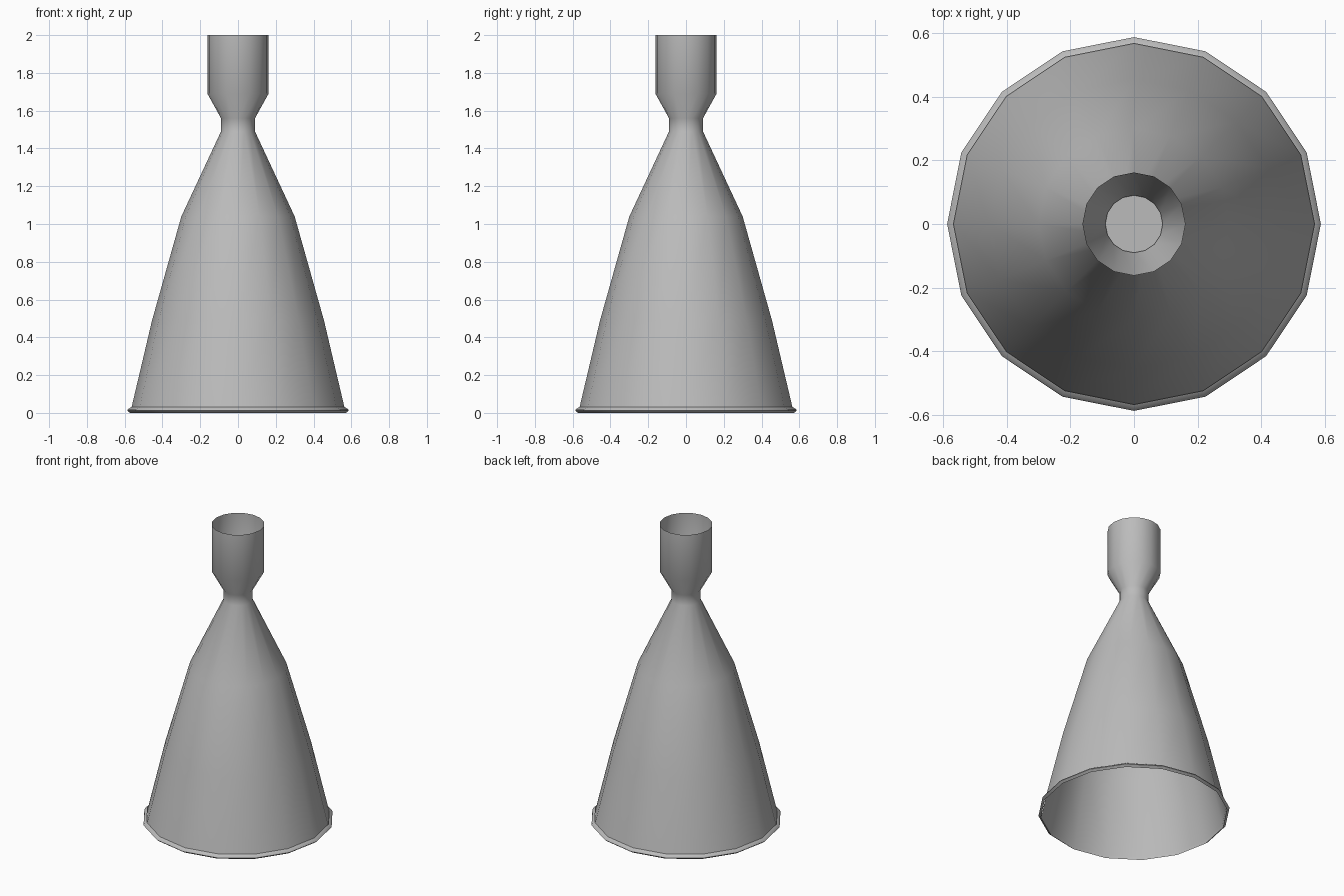
import bpy, bmesh, math

SIDES = 16

cube = bpy.data.objects.get("Cube")
if cube:
    bpy.data.objects.remove(cube, do_unlink=True)

metal = bpy.data.materials.new("grey_metal")
metal.use_nodes = True
GREY = (0.5, 0.5, 0.5, 1)
metal.diffuse_color = GREY
metal.node_tree.nodes["Principled BSDF"].inputs["Base Color"].default_value = GREY


def lathe(name, profile, closed=False, cap=False):
    """Spin (radius, height) points, listed bottom to top, around z."""
    bm = bmesh.new()
    rings = []
    for r, z in profile:
        angles = [math.tau * i / SIDES for i in range(SIDES)]
        rings.append([bm.verts.new((r * math.cos(a), r * math.sin(a), z)) for a in angles])
    pairs = list(zip(rings, rings[1:]))
    if closed:
        pairs.append((rings[-1], rings[0]))
    for low, high in pairs:
        for i in range(SIDES):
            j = (i + 1) % SIDES
            bm.faces.new((low[i], low[j], high[j], high[i]))
    if cap:
        bm.faces.new(rings[0])
    mesh = bpy.data.meshes.new(name)
    bm.to_mesh(mesh)
    bm.free()
    mesh.materials.append(metal)
    obj = bpy.data.objects.new(name, mesh)
    bpy.context.collection.objects.link(obj)
    bpy.ops.object.select_all(action="DESELECT")
    obj.select_set(True)
    bpy.context.view_layer.objects.active = obj
    bpy.ops.object.shade_smooth_by_angle(angle=math.radians(40))
    return obj


# Open bell, throat and chamber as one thin shell
lathe("nozzle_shell", [(0.567, 0.015), (0.455, 0.49), (0.3, 1.04), (0.09, 1.49),
                       (0.09, 1.56), (0.162, 1.69), (0.162, 2.0)])

# Rolled lip around the bell mouth
lathe("bell_lip", [(0.572, 0.0), (0.587, 0.012), (0.583, 0.02), (0.567, 0.03)], closed=True)

# Flat plug closing the throat
lathe("throat_plug", [(0.09, 1.55)], cap=True)
